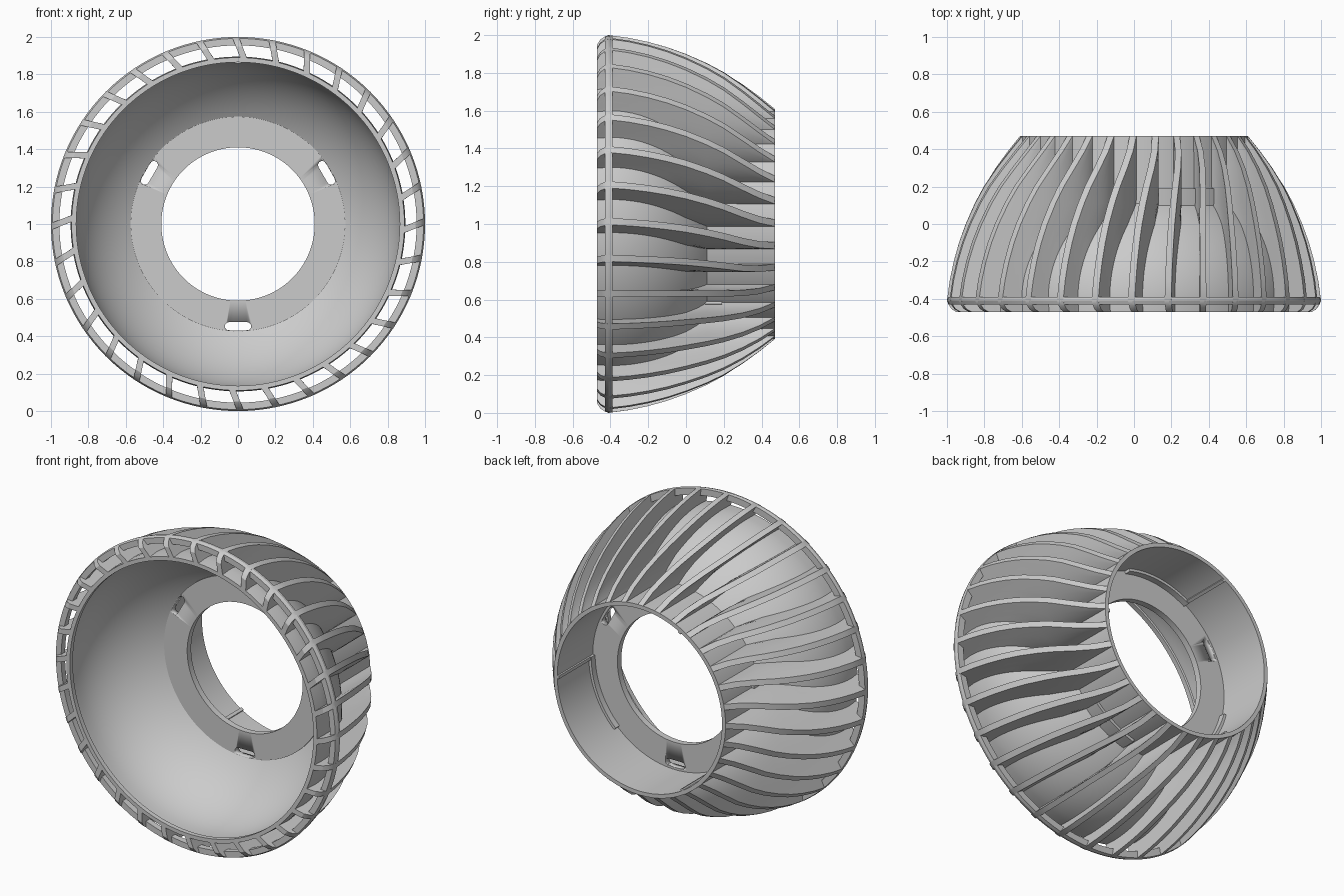
import bpy, bmesh, math
from math import sin, cos, radians, pi

if "Cube" in bpy.data.objects:
    bpy.data.objects.remove(bpy.data.objects["Cube"])

N = 32          # ribs
SEG = 128       # facets round the axis


def finish(name, bm, angle=30):
    bmesh.ops.recalc_face_normals(bm, faces=bm.faces[:])
    me = bpy.data.meshes.new(name)
    bm.to_mesh(me)
    bm.free()
    ob = bpy.data.objects.new(name, me)
    bpy.context.collection.objects.link(ob)
    bpy.ops.object.select_all(action='DESELECT')
    ob.select_set(True)
    bpy.context.view_layer.objects.active = ob
    bpy.ops.object.shade_smooth_by_angle(angle=radians(angle))
    return ob


def pt(r, a, y):
    return (r * cos(a), y, 1 + r * sin(a))


def lathe(bm, profile, a0=0, a1=360, seg=SEG):
    """Sweep a closed (r, y) profile round the y axis."""
    full = abs(a1 - a0) >= 360
    count = seg if full else seg + 1
    rings = [[bm.verts.new(pt(r, radians(a0 + (a1 - a0) * i / seg), y))
              for r, y in profile] for i in range(count)]
    n = len(profile)
    for i in range(seg):
        p, q = rings[i], rings[(i + 1) % count]
        for j in range(n):
            k = (j + 1) % n
            bm.faces.new((p[j], p[k], q[k], q[j]))
    if not full:
        bm.faces.new(rings[0])
        bm.faces.new(rings[-1])


def block(r0, r1, y0, y1):
    return [(r0, y0), (r1, y0), (r1, y1), (r0, y1)]


def interp(table, x):
    for (x0, v0), (x1, v1) in zip(table, table[1:]):
        if x <= x1:
            return v0 + (v1 - v0) * (x - x0) / (x1 - x0)
    return table[-1][1]


def bowl_out(y):
    return 0.895 * math.sqrt(1 - (max(y + 0.4, 0) / 0.70) ** 2)


def bowl_in(y):
    return 0.873 * math.sqrt(1 - (max(y + 0.4, 0) / 0.635) ** 2)


# Bowl and rear collar in one turned shell
ys = [-0.40 + 0.51 * sin(i / 20 * pi / 2) for i in range(21)]
yi = [-0.40 + 0.48 * sin(i / 20 * pi / 2) for i in range(21)]
profile = [(0.89, -0.47)] + [(bowl_out(y), y) for y in ys]
profile += [(0.61, 0.47), (0.585, 0.47), (0.585, 0.11), (0.57, 0.11)]
profile += [(bowl_in(y), y) for y in reversed(yi)]
profile += [(0.873, -0.435), (0.865, -0.44), (0.865, -0.47)]
bm = bmesh.new()
lathe(bm, profile)
finish("bowl_shell", bm)

# Floor ring with three rounded slots
bm = bmesh.new()
lathe(bm, block(0.41, 0.574, 0.07, 0.11))
floor = finish("floor_ring", bm)
bm = bmesh.new()
for a in (30, 150, 270):
    d = radians(a)
    outline = []
    for side in (1, -1):
        for k in range(9):
            t = -pi / 2 + pi * k / 8
            u, v = 0.048 + 0.022 * cos(t), 0.022 * sin(t)
            outline.append((side * u, side * v))
    loops = []
    for y in (0.0, 0.2):
        loops.append([bm.verts.new(((0.547 + v) * cos(d) - u * sin(d), y,
                                    1 + (0.547 + v) * sin(d) + u * cos(d)))
                      for u, v in outline])
    bm.faces.new(loops[0])
    bm.faces.new(loops[1])
    for i in range(18):
        j = (i + 1) % 18
        bm.faces.new((loops[0][i], loops[0][j], loops[1][j], loops[1][i]))
cutter = finish("slot_cutter", bm)
cutter.hide_render = True
cutter.hide_set(True)
mod = floor.modifiers.new("slots", 'BOOLEAN')
mod.operation = 'DIFFERENCE'
mod.solver = 'EXACT'
mod.object = cutter

# Outer front hoop tying the rib tips together
bm = bmesh.new()
lathe(bm, [(0.955, -0.43), (0.992, -0.43), (1.0, -0.41), (0.997, -0.39), (0.955, -0.39)])
finish("front_hoop", bm)

# Ribs: one curved section extruded along y, trimmed by the outer envelope
envelope = [(-0.47, 0.95), (-0.455, 0.975), (-0.43, 0.992), (-0.41, 1.0), (-0.3, 0.985),
            (-0.2, 0.964), (-0.1, 0.936), (0, 0.90), (0.11, 0.852), (0.2, 0.805),
            (0.3, 0.74), (0.39, 0.674), (0.47, 0.61)]
sweep = [(0.58, 0.197), (0.65, 0.175), (0.7, 0.15), (0.75, 0.118), (0.8, 0.085),
         (0.85, 0.055), (0.9, 0.028), (0.95, 0.006), (1.0, -0.014)]
HALF, M = 0.018, 9
bm = bmesh.new()
for n in range(N):
    base = pi / 2 - 2 * pi * n / N
    sides = []
    for s in (-1, 1):
        grid = []
        for y, ro in envelope:
            ri = (bowl_out(y) - 0.012) if y <= 0.11 else 0.597
            row = []
            for j in range(M):
                r = ri + (ro - ri) * j / (M - 1)
                row.append(bm.verts.new(pt(r, base - interp(sweep, r) + s * HALF / r, y)))
            grid.append(row)
        for p, q in zip(grid, grid[1:]):
            for j in range(M - 1):
                bm.faces.new((p[j], p[j + 1], q[j + 1], q[j]))
        sides.append(grid)
    a, b = sides
    for i in range(len(envelope) - 1):
        for j in (0, M - 1):
            bm.faces.new((a[i][j], a[i + 1][j], b[i + 1][j], b[i][j]))
    for i in (0, -1):
        for j in range(M - 1):
            bm.faces.new((a[i][j], a[i][j + 1], b[i][j + 1], b[i][j]))
finish("ribs", bm)

# Bayonet ledges and guide strips inside the collar, with bosses outside
bm = bmesh.new()
for k in range(3):
    c = 120 * k
    lathe(bm, block(0.568, 0.59, 0.105, 0.15), c - 46, c, 20)
    lathe(bm, block(0.574, 0.59, 0.14, 0.468), c - 2, c, 2)
    lathe(bm, block(0.60, 0.632, 0.10, 0.19), c + 45, c + 78, 14)
finish("bayonet_ledges", bm)

# Small locating key at the top of the front lip
bm = bmesh.new()
lathe(bm, block(0.858, 0.875, -0.45, -0.42), 88.7, 91.3, 4)
finish("locating_key", bm)
